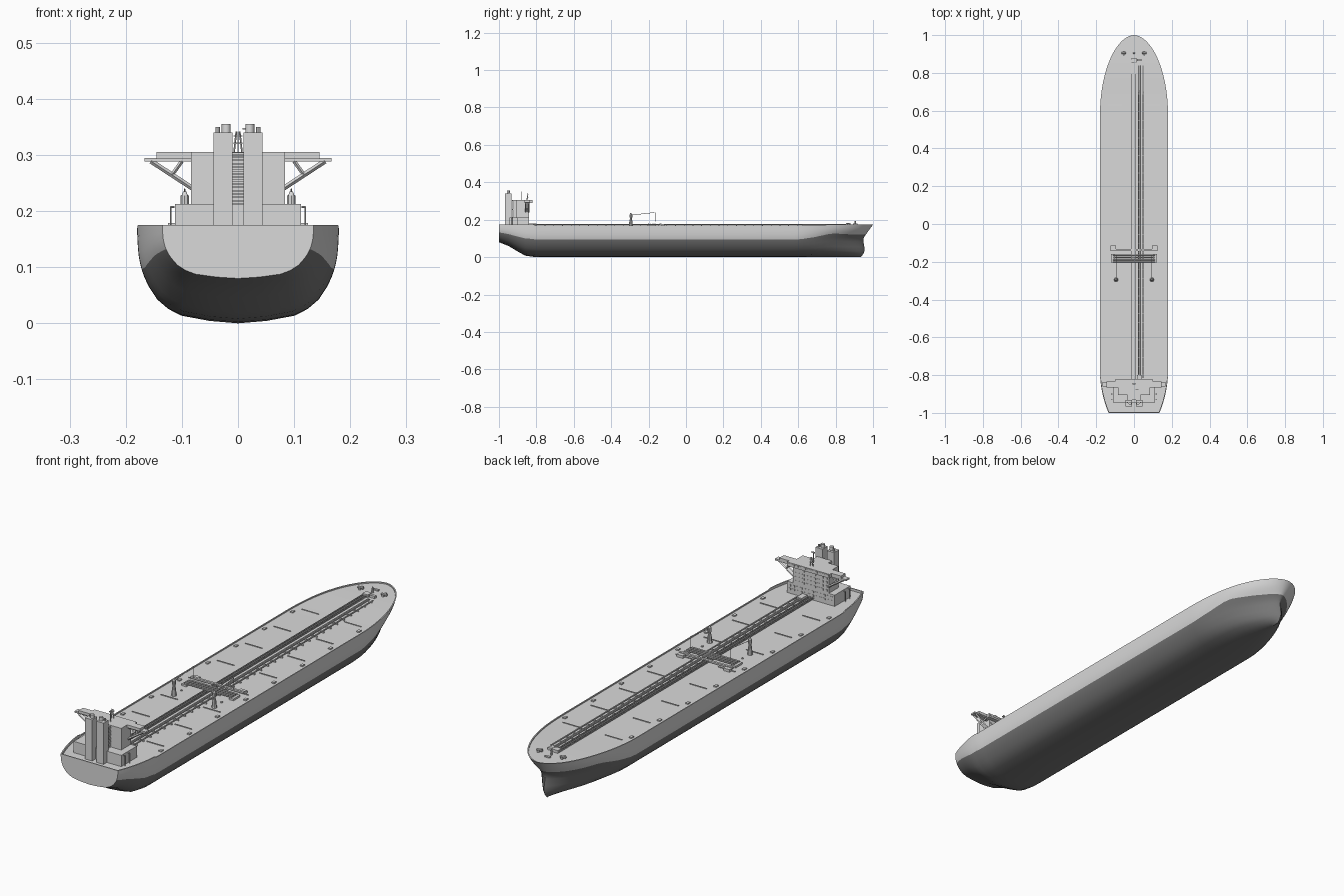
import bpy, bmesh, math
from mathutils import Vector, Matrix

if "Cube" in bpy.data.objects:
    bpy.data.objects.remove(bpy.data.objects["Cube"])


def material(name, v):
    m = bpy.data.materials.new(name)
    m.diffuse_color = (v, v, v, 1)
    m.use_nodes = True
    m.node_tree.nodes["Principled BSDF"].inputs["Base Color"].default_value = m.diffuse_color
    return m


light, dark = material("light_grey", 0.7), material("dark_grey", 0.18)
DECK = 0.165


class Part:
    """Collects boxes and rods into one object."""
    def __init__(self, name):
        self.name, self.bm = name, bmesh.new()

    def box(self, x0, x1, y0, y1, z0, z1, mirror=False):
        size = Matrix.Diagonal((x1 - x0, y1 - y0, z1 - z0, 1))
        for s in ((1, -1) if mirror else (1,)):
            c = (s * (x0 + x1) / 2, (y0 + y1) / 2, (z0 + z1) / 2)
            bmesh.ops.create_cube(self.bm, size=1, matrix=Matrix.Translation(c) @ size)

    def rod(self, a, b, r, n=8, r2=None, mirror=False):
        for s in ((1, -1) if mirror else (1,)):
            p, q = Vector((s * a[0], a[1], a[2])), Vector((s * b[0], b[1], b[2]))
            m = Matrix.Translation((p + q) / 2) @ (q - p).to_track_quat('Z', 'Y').to_matrix().to_4x4()
            bmesh.ops.create_cone(self.bm, cap_ends=True, segments=n, radius1=r,
                                  radius2=r if r2 is None else r2, depth=(q - p).length, matrix=m)

    def done(self, smooth=True):
        me = bpy.data.meshes.new(self.name)
        self.bm.to_mesh(me)
        self.bm.free()
        me.materials.append(light)
        me.materials.append(dark)
        ob = bpy.data.objects.new(self.name, me)
        bpy.context.collection.objects.link(ob)
        if smooth:
            bpy.ops.object.select_all(action='DESELECT')
            ob.select_set(True)
            bpy.context.view_layer.objects.active = ob
            bpy.ops.object.shade_smooth_by_angle(angle=math.radians(35))


def interp(table, v):
    for (a, fa), (b, fb) in zip(table, table[1:]):
        if v <= b:
            return fa + (fb - fa) * max(0, (v - a) / (b - a))
    return table[-1][1]


# Hull: one normalised half section (height, width) lofted along the length
SECTION = [(0, 0), (.025, .28), (.08, .56), (.15, .69), (.25, .8), (.38, .88), (.47, .922), (.55, .95),
           (.63, .97), (.72, .985), (.85, .995), (1, 1)]
KEEL = [(-1, .08), (-.95, .06), (-.9, .03), (-.86, .008), (-.82, .002), (-.78, 0), (1, 0)]
STEM = [(0, .935), (.08, .947), (.2, .955), (.4, .952), (.55, .945), (.7, .963), (.85, .982), (1, 1)]
PAINT = [(-1, .55), (.6, .55), (.7, .62), (.8, .73), (.88, .7), (.95, .69), (1, .7)]
BOW, PAINT_ROW = 0.58, 7


def smoothstep(t):
    t = min(1, max(0, t))
    return t * t * (3 - 2 * t)


def hull_point(s, g):
    p = interp(PAINT, s)                              # row .55 follows the paint line
    g = g * p / .55 if g <= .55 else p + (g - .55) * (1 - p) / .45
    f = interp(SECTION, g)
    top = .175 if s < -.81 else .17 + .005 * smoothstep((s - BOW) / .3)
    k, w, y = interp(KEEL, s), .18, s
    if s < -.78:
        w = .135 + .045 * (1 - ((-.78 - s) / .22) ** 2)
    if s > BOW:
        q, t = (s - BOW) / (1 - BOW), smoothstep((g - .4) / .55)
        w *= max(0, 1 - q ** (1.7 + .3 * t)) ** (.78 - .25 * t)
        y = BOW + q * (interp(STEM, g) - BOW)
    return Vector((w * f, y, k + (top - k) * g))


hull = Part("hull")
stations = [-1, -.975, -.95, -.925, -.9, -.88, -.86, -.84, -.82, -.805, -.78, -.6, -.3, 0, .3, BOW]
stations += [BOW + (1 - BOW) * math.sin(i / 16 * math.pi / 2) for i in range(1, 17)]
flip = Vector((-1, 1, 1))
rings = []
for s in stations:
    right = [hull_point(s, g) for g, _ in SECTION]
    t = right[-1]
    rim = Vector((max(0, t.x - .004), t.y * .996, t.z))
    low = Vector((rim.x, rim.y, DECK if s < 0 else t.z - .005))
    left = [p * flip for p in reversed(right[1:])]
    rings.append([hull.bm.verts.new(p) for p in left + right + [rim, low, low * flip, rim * flip]])
n, keel = len(rings[0]), len(SECTION) - 1
for a, b in zip(rings, rings[1:]):
    for i in range(n):
        j = (i + 1) % n
        face = hull.bm.faces.new((a[i], a[j], b[j], b[i]))
        face.material_index = int(keel - PAINT_ROW <= i < keel + PAINT_ROW)
r = rings[0]
hull.bm.faces.new(r[:n - 4])                          # transom
hull.bm.faces.new((r[0], r[n - 5], r[n - 4], r[n - 1]))
hull.bm.faces.new((r[n - 1], r[n - 4], r[n - 3], r[n - 2]))
bmesh.ops.remove_doubles(hull.bm, verts=hull.bm.verts[:], dist=1e-5)
bmesh.ops.recalc_face_normals(hull.bm, faces=hull.bm.faces[:])
hull.done()

# Accommodation block, tower and bridge with wings
house = Part("deckhouse")
house.box(-.112, .112, -.945, -.84, DECK, .213)
house.box(-.084, .084, -.905, -.84, .213, .29)
house.done(False)
bridge = Part("bridge")
bridge.box(-.145, .145, -.865, -.835, .293, .305)
bridge.box(-.1, .1, -.84, -.822, .288, .305)
bridge.box(-.084, .084, -.905, -.86, .288, .305)
bridge.box(-.167, .167, -.86, -.837, .288, .295)
bridge.done(False)
struts = Part("bridge_wing_struts")
for y in (-.857, -.842):
    struts.rod((.08, y, .24), (.155, y, .289), .0045, 4, mirror=True)
    struts.rod((.118, y, .264), (.1, y, .289), .0035, 4, mirror=True)
struts.done(False)
windows = Part("front_windows")
for z, cols in ((.18, 12), (.196, 12), (.22, 9), (.237, 9), (.254, 9), (.271, 9)):
    for i in range(cols):
        x = (i - (cols - 1) / 2) * .018
        windows.box(x - .005, x + .005, -.84, -.8385, z, z + .008)
for i in range(11):
    x = -.09 + i * .018
    windows.box(x - .007, x + .007, -.822, -.8205, .295, .302)
windows.done(False)

# Twin funnels with exhaust caps, and the slatted casing between
funnels = Part("funnels")
funnels.box(.01, .044, -.967, -.933, DECK, .34, True)
funnels.rod((.021, -.95, .338), (.021, -.95, .355), .008, 12, mirror=True)
funnels.rod((.036, -.945, .338), (.036, -.945, .35), .004, 8, mirror=True)
funnels.done()
casing = Part("slatted_casing")
casing.box(-.03, .03, -.925, -.9, DECK, .3)
for i in range(22):
    casing.box(-.035, .035, -.931, -.893, .175 + i * .006, .178 + i * .006)
casing.done(False)

# Radar mast and lifeboat davits
mast = Part("radar_mast")
mast.rod((.007, -.845, .305), (.003, -.845, .342), .0015, 6, mirror=True)
mast.rod((0, -.852, .305), (0, -.845, .342), .0015, 6)
for z in (.32, .333):
    mast.box(-.008, .008, -.849, -.841, z, z + .002)
mast.rod((.015, -.878, .305), (.015, -.878, .35), .0015, 6)
mast.box(.008, .024, -.88, -.876, .345, .348)
mast.done()
davits = Part("lifeboat_davits")
for y in (-.93, -.9):
    davits.rod((.12, y, DECK), (.12, y, .208), .0018, 6, mirror=True)
    davits.rod((.12, y, .207), (.113, y, .207), .0018, 6, mirror=True)
davits.done()

# Catwalk and cargo pipe rack along the deck
catwalk = Part("catwalk")
catwalk.box(-.014, .007, -.84, .87, .171, .1735)
for x in (-.014, -.008, .001, .007):
    catwalk.box(x - .001, x + .001, -.84, .87, .1735, .177)
catwalk.box(-.013, .013, .855, .88, DECK, .182)
catwalk.done(False)
pipes = Part("cargo_pipes")
for x in (.024, .031, .048):
    pipes.rod((x, -.815, .1735), (x, .84, .1735), .0028, 8)
for i in range(36):
    y = -.8 + i * .0465
    pipes.box(.019, .054, y - .002, y + .002, DECK, .171)
pipes.box(.016, .04, -.84, -.8, DECK, .18)
pipes.done()

# Loading manifold across midships
manifold = Part("manifold")
manifold.box(-.125, .125, -.142, -.132, .172, .179)
for y in (-.165, -.177, -.189, -.2):
    manifold.rod((-.112, y, .176), (.112, y, .176), .0032, 8)
manifold.box(.1, .122, -.205, -.16, DECK, .173, True)
manifold.box(.095, .125, -.132, -.115, DECK, .176, True)
manifold.done()

# Two hose cranes with slender jibs
cranes, C = Part("hose_cranes"), .095
cranes.rod((C, -.295, DECK), (C, -.295, .2), .011, 10, .007, True)
cranes.rod((C, -.295, .2), (C, -.295, .214), .0055, 10, mirror=True)
cranes.rod((C, -.295, .212), (C, -.295, .228), .008, 10, mirror=True)
cranes.rod((C, -.295, .228), (C, -.295, .235), .006, 10, .003, True)
cranes.rod((C, -.29, .225), (C, -.165, .239), .0013, 6, mirror=True)
cranes.rod((C, -.165, .239), (C, -.165, .19), .0008, 4, mirror=True)
cranes.rod((C, -.245, DECK), (C, -.245, .17), .004, 8, mirror=True)
cranes.done()

# Deck ribs, hatches, foredeck winches and mooring gear
fittings = Part("deck_fittings")
for i in range(8):
    y = -.7 + i * .19
    fittings.box(.06, .14, y - .0015, y + .0015, DECK, .168, True)
    fittings.box(.15, .162, y - .048, y - .032, DECK, .17, True)
fittings.done(False)
winches = Part("bow_winches")
winches.rod((.043, .905, .176), (.067, .905, .176), .005, 10, mirror=True)
winches.box(.051, .059, .893, .917, DECK, .179, True)
winches.box(-.012, .012, .925, .935, DECK, .175)
winches.box(.016, .04, .862, .874, DECK, .18)
winches.rod((0, .905, DECK), (0, .905, .193), .005, 8, .003)
winches.done()
